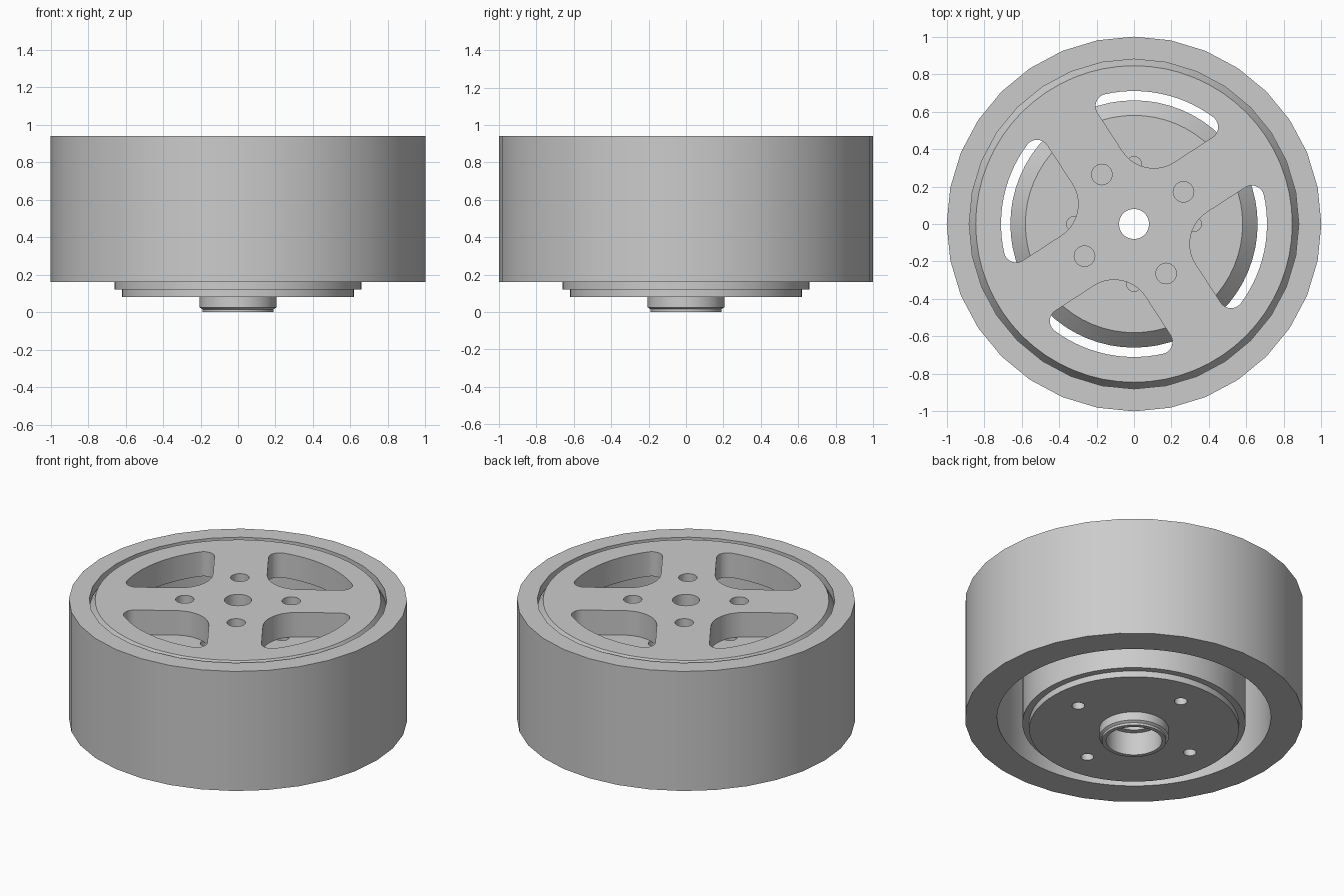
import bpy, bmesh, math
from math import cos, sin, radians, sqrt, atan2
from mathutils import Matrix

cube = bpy.data.objects.get("Cube")
if cube:
    bpy.data.objects.remove(cube, do_unlink=True)

grey = bpy.data.materials.new("plain_grey")
grey.use_nodes = True
COLOUR = (0.6, 0.6, 0.6, 1)
grey.diffuse_color = COLOUR
grey.node_tree.nodes["Principled BSDF"].inputs["Base Color"].default_value = COLOUR

SPOKE_ANGLE = radians(33)
TOP, BASE = 0.94, 0.16
PLATE_LOW = 0.78


def to_object(bm, name):
    bmesh.ops.recalc_face_normals(bm, faces=bm.faces)
    mesh = bpy.data.meshes.new(name)
    bm.to_mesh(mesh)
    bm.free()
    mesh.materials.append(grey)
    obj = bpy.data.objects.new(name, mesh)
    bpy.context.collection.objects.link(obj)
    return obj


def lathe(name, profile, sides):
    """Turn a closed (radius, height) loop around the z axis."""
    bm = bmesh.new()
    rings = [[bm.verts.new((r * cos(a), r * sin(a), z)) for r, z in profile]
             for a in (math.tau * i / sides for i in range(sides))]
    n = len(profile)
    for i in range(sides):
        a, b = rings[i], rings[(i + 1) % sides]
        for j in range(n):
            k = (j + 1) % n
            bm.faces.new((a[j], b[j], b[k], a[k]))
    return to_object(bm, name)


def prism(name, outline, low, high):
    bm = bmesh.new()
    face = bm.faces.new([bm.verts.new((x, y, low)) for x, y in outline])
    made = bmesh.ops.extrude_face_region(bm, geom=[face])["geom"]
    bmesh.ops.translate(bm, vec=(0, 0, high - low),
                        verts=[v for v in made if isinstance(v, bmesh.types.BMVert)])
    return to_object(bm, name)


def arc(cx, cy, r, start, end, steps):
    return [(cx + r * cos(start + (end - start) * i / steps),
             cy + r * sin(start + (end - start) * i / steps)) for i in range(steps + 1)]


def cut_four(target, outline, low, high, turn):
    """Cut the same outline four times around the axis."""
    for i in range(4):
        cutter = prism("cutter", outline, low, high)
        cutter.data.transform(Matrix.Rotation(turn + i * math.pi / 2, 4, "Z"))
        cutter.hide_render = True
        mod = target.modifiers.new("cut", "BOOLEAN")
        mod.operation, mod.solver, mod.object = "DIFFERENCE", "EXACT", cutter
        bpy.context.view_layer.objects.active = target
        bpy.ops.object.modifier_apply(modifier=mod.name)
        bpy.data.objects.remove(cutter, do_unlink=True)


def hole(distance, radius):
    return arc(distance, 0, radius, 0, math.tau * 23 / 24, 23)


# Tyre: plain thick band
tyre = lathe("tyre", [(0.88, BASE), (1, BASE), (1, TOP), (0.88, TOP)], 32)

# Rim: barrel and spoked face with a chamfered outer edge
rim = lathe("rim", [(0.08, PLATE_LOW), (0.81, PLATE_LOW), (0.81, BASE), (0.88, BASE),
                    (0.88, 0.88), (0.845, TOP), (0.08, TOP)], 64)

# Rounded windows between four spokes of constant width
half, inner, corner, outer = 0.16, 0.2, 0.065, 0.71
side = half + corner
reach = sqrt((outer - corner) ** 2 - side ** 2)
tilt = atan2(side, reach)
mid = half + inner
window = (arc(mid, mid, inner, 1.5 * math.pi, math.pi, 10)
          + arc(side, reach, corner, math.pi, math.pi / 2 - tilt, 8)
          + arc(0, 0, outer, math.pi / 2 - tilt, tilt, 14)[1:-1]
          + arc(reach, side, corner, tilt, -math.pi / 2, 8))
cut_four(rim, window, 0.7, 1, SPOKE_ANGLE)
cut_four(rim, hole(0.315, 0.055), 0.7, 1, SPOKE_ANGLE)

# Drum: stepped underside, hub and stepped bore
drum = lathe("drum", [
    (0.08, PLATE_LOW), (0.58, PLATE_LOW), (0.66, 0.7), (0.66, 0.12), (0.62, 0.12),
    (0.62, 0.08), (0.205, 0.08), (0.205, 0.025), (0.19, 0.015), (0.19, 0),
    (0.165, 0), (0.165, 0.15), (0.13, 0.15), (0.13, 0.2), (0.08, 0.2)], 64)
cut_four(drum, hole(0.32, 0.04), 0.68, 0.85, 0)
cut_four(drum, hole(0.43, 0.038), 0.0, 0.22, 0)

for part in (tyre, rim, drum):
    bpy.ops.object.select_all(action="DESELECT")
    part.select_set(True)
    bpy.context.view_layer.objects.active = part
    bpy.ops.object.shade_smooth_by_angle(angle=radians(30))
